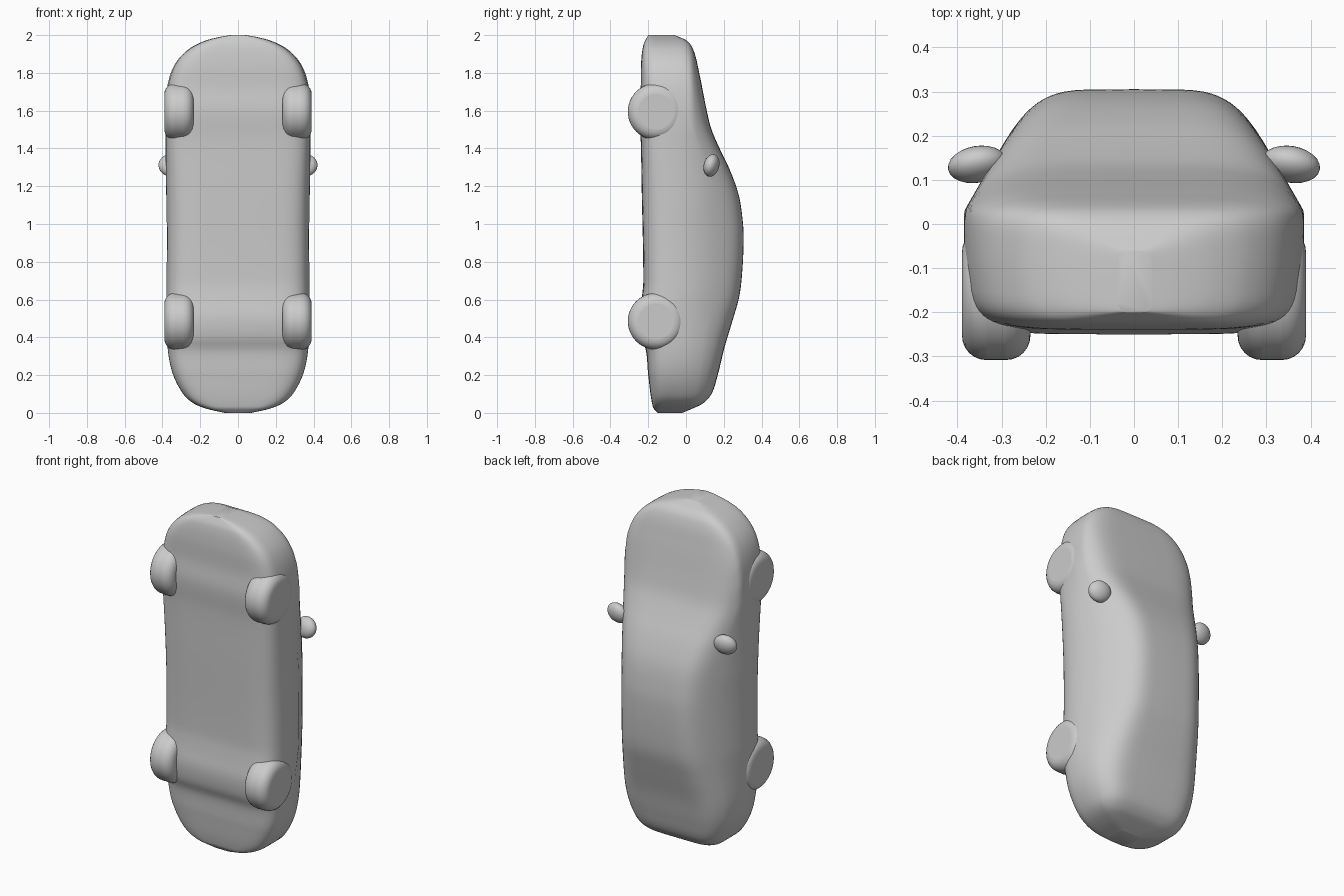
import bpy, bmesh, math

if "Cube" in bpy.data.objects:
    bpy.data.objects.remove(bpy.data.objects["Cube"])

paint = bpy.data.materials.new("plain_grey")
paint.diffuse_color = (0.6, 0.6, 0.6, 1)
paint.use_nodes = True
paint.node_tree.nodes["Principled BSDF"].inputs["Base Color"].default_value = paint.diffuse_color


def finish(obj, angle=60):
    obj.data.materials.append(paint)
    bpy.ops.object.select_all(action='DESELECT')
    obj.select_set(True)
    bpy.context.view_layer.objects.active = obj
    bpy.ops.object.shade_smooth_by_angle(angle=math.radians(angle))


def curve(keys, z):
    """Smooth interpolation through (z, value) keys."""
    n = len(keys)

    def slope(i):
        a, b = keys[max(i - 1, 0)], keys[min(i + 1, n - 1)]
        return (b[1] - a[1]) / (b[0] - a[0])
    i = 0
    while i < n - 2 and z > keys[i + 1][0]:
        i += 1
    (z0, v0), (z1, v1) = keys[i], keys[i + 1]
    h = z1 - z0
    t = min(max((z - z0) / h, 0), 1)
    return ((2*t**3 - 3*t**2 + 1) * v0 + (t**3 - 2*t**2 + t) * h * slope(i)
            + (3*t**2 - 2*t**3) * v1 + (t**3 - t**2) * h * slope(i + 1))


# Body outlines along its length: half width, underside, upper side
WIDTH = [(0, .07), (.02, .16), (.05, .235), (.1, .29), (.2, .343), (.32, .37),
         (.5, .378), (1, .378), (1.5, .385), (1.65, .383), (1.77, .365),
         (1.86, .325), (1.93, .255), (1.97, .175), (1.99, .1), (2, .04)]
UNDER = [(0, -.15), (.03, -.175), (.2, -.2), (.33, -.212), (.4, -.238), (.5, -.248),
         (.6, -.235), (.7, -.226), (1.2, -.235), (1.45, -.24), (1.6, -.25),
         (1.72, -.24), (1.85, -.238), (1.95, -.225), (2, -.2)]
UPPER = [(0, -.02), (.025, .04), (.05, .09), (.1, .135), (.2, .168), (.35, .205),
         (.5, .25), (.62, .283), (.75, .298), (.9, .305), (1, .302), (1.15, .28),
         (1.28, .235), (1.4, .178), (1.5, .135), (1.6, .11), (1.8, .07),
         (1.92, .04), (1.97, .005), (2, -.06)]

# Body: rounded-box sections whose sides lean in above the shoulder
RINGS, SIDES = 110, 56
bm = bmesh.new()
rings = []
for k in range(RINGS + 1):
    z = 1 - math.cos(math.pi * k / RINGS)
    w, lo, hi = (curve(c, z) for c in (WIDTH, UNDER, UPPER))
    ring = []
    for j in range(SIDES):
        a = 2 * math.pi * j / SIDES
        c, s = math.cos(a), math.sin(a)
        p = 2 / 5.5
        y = (lo + hi) / 2 + (hi - lo) / 2 * math.copysign(abs(s) ** p, s)
        x = w * math.copysign(abs(c) ** p, c)
        x *= 1 - 1.4 * max(0, y - .03) - .25 * max(0, -.1 - y)
        ring.append(bm.verts.new((x, y, z)))
    rings.append(ring)
for a, b in zip(rings, rings[1:]):
    for j in range(SIDES):
        n = (j + 1) % SIDES
        bm.faces.new((a[j], a[n], b[n], b[j]))
bm.faces.new(rings[0][::-1])
bm.faces.new(rings[-1])
bmesh.ops.recalc_face_normals(bm, faces=bm.faces)
mesh = bpy.data.meshes.new("body")
bm.to_mesh(mesh)
bm.free()
body = bpy.data.objects.new("body", mesh)
bpy.context.collection.objects.link(body)
finish(body)

for side, label in ((-1, "left"), (1, "right")):
    # Wheels: wide, well-rounded drums
    for end, z in (("rear", .485), ("front", 1.595)):
        bpy.ops.mesh.primitive_cylinder_add(
            vertices=48, radius=.15, depth=.155,
            location=(side * .312, -.158, z), rotation=(0, math.pi / 2, 0))
        wheel = bpy.context.object
        wheel.name = f"{end}_wheel_{label}"
        bev = wheel.modifiers.new("round", 'BEVEL')
        bev.width, bev.segments = .055, 6
        finish(wheel)

    # Side mirrors: small rounded pods
    bpy.ops.mesh.primitive_uv_sphere_add(
        segments=24, ring_count=16, radius=1, location=(side * .355, .135, 1.31))
    mirror = bpy.context.object
    mirror.name = f"mirror_{label}"
    mirror.scale = (.067, .04, .06)
    mirror.rotation_euler = (math.radians(-15), 0, side * math.radians(-10))
    finish(mirror)
